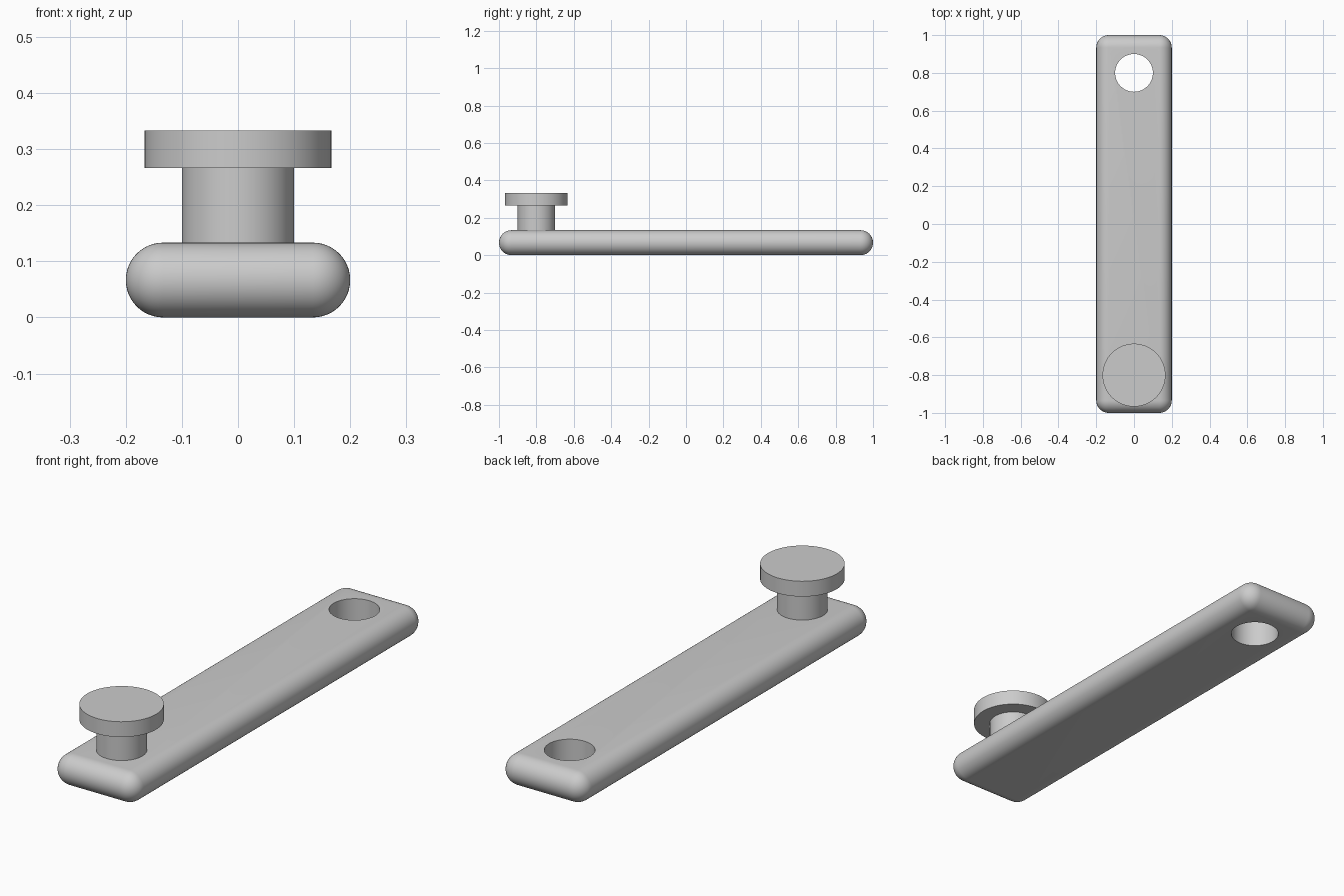
import bpy
import bmesh

default_cube = bpy.data.objects.get("Cube")
if default_cube:
    bpy.data.objects.remove(default_cube, do_unlink=True)

WIDTH, LENGTH, THICK = 0.4, 2.0, 0.1333
PEG_Y = 0.8

grey = bpy.data.materials.new("plain_grey")
grey.use_nodes = True
GREY = (0.6, 0.6, 0.6, 1.0)
grey.diffuse_color = GREY
grey.node_tree.nodes["Principled BSDF"].inputs["Base Color"].default_value = GREY


def activate(obj):
    bpy.ops.object.select_all(action="DESELECT")
    obj.select_set(True)
    bpy.context.view_layer.objects.active = obj


def smooth(obj):
    activate(obj)
    bpy.ops.object.shade_smooth_by_angle(angle=0.6)


def cylinder(name, radius, y, bottom, top):
    bpy.ops.mesh.primitive_cylinder_add(
        vertices=64, radius=radius, depth=top - bottom,
        location=(0, y, (bottom + top) / 2))
    obj = bpy.context.object
    obj.name = name
    obj.data.materials.append(grey)
    return obj


# Strap: a bar with fully rounded edges and corners
bm = bmesh.new()
bmesh.ops.create_cube(bm, size=1)
bmesh.ops.scale(bm, vec=(WIDTH, LENGTH, THICK), verts=bm.verts)
bmesh.ops.translate(bm, vec=(0, 0, THICK / 2), verts=bm.verts)
bmesh.ops.bevel(bm, geom=bm.edges[:], offset=THICK / 2 - 0.0001, segments=12,
                profile=0.5, affect="EDGES", clamp_overlap=True)
bmesh.ops.remove_doubles(bm, verts=bm.verts, dist=0.0005)
mesh = bpy.data.meshes.new("strap")
bm.to_mesh(mesh)
bm.free()
strap = bpy.data.objects.new("strap", mesh)
bpy.context.collection.objects.link(strap)
mesh.materials.append(grey)

# Round hole through the back end
cutter = cylinder("hole_cutter", 0.1, PEG_Y, -0.1, THICK + 0.1)
cutter.hide_render = True
cut = strap.modifiers.new("hole", "BOOLEAN")
cut.operation = "DIFFERENCE"
cut.solver = "EXACT"
cut.object = cutter
activate(strap)
bpy.ops.object.modifier_apply(modifier=cut.name)
bpy.data.objects.remove(cutter, do_unlink=True)
smooth(strap)

# Peg with a flat round head at the front end
smooth(cylinder("peg_stem", 0.1, -PEG_Y, THICK - 0.01, 0.27))
smooth(cylinder("peg_head", 0.1667, -PEG_Y, 0.2667, 0.3333))
